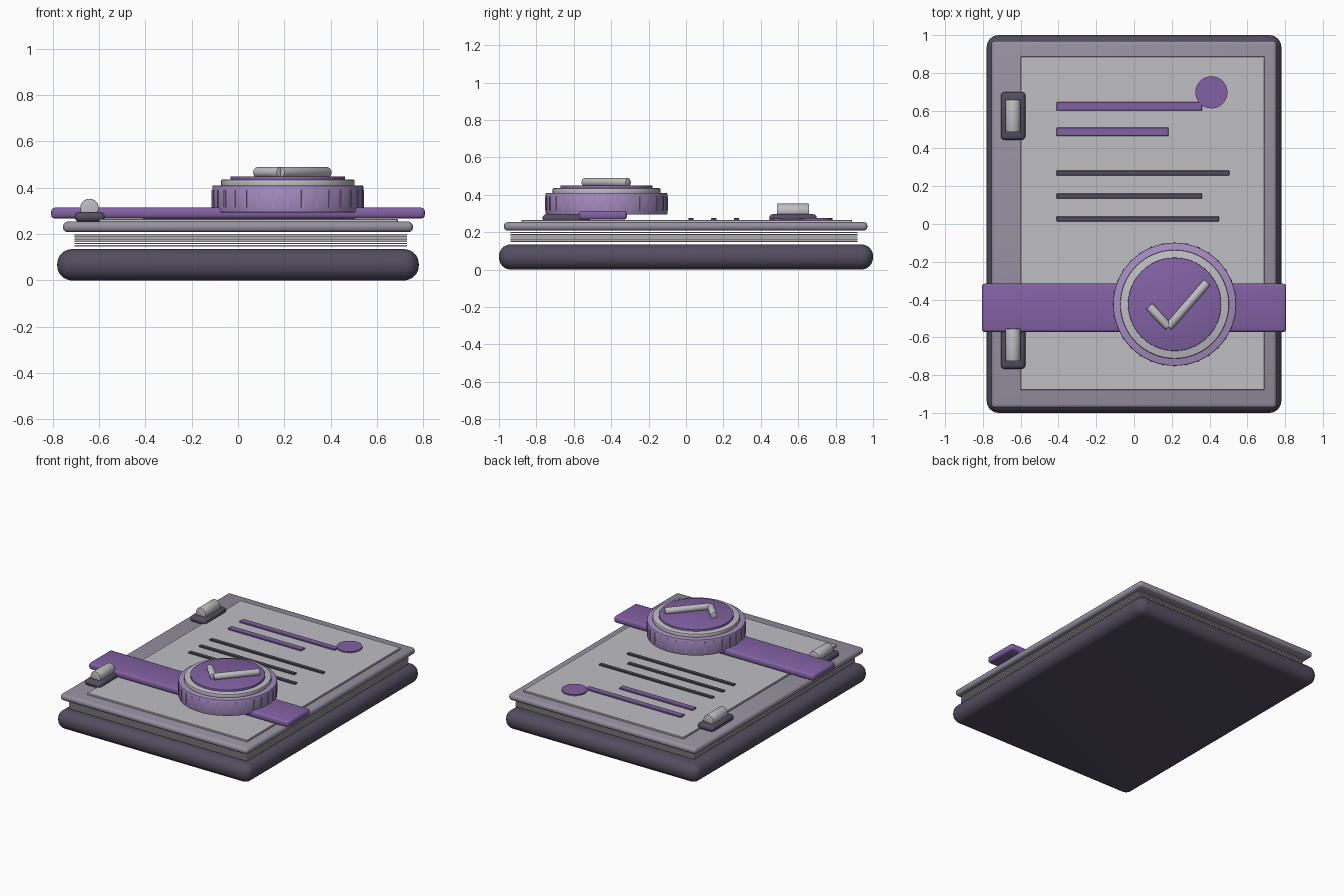
import bpy, bmesh, math
from mathutils import Matrix, Vector

cube = bpy.data.objects.get("Cube")
if cube:
    bpy.data.objects.remove(cube, do_unlink=True)


def material(name, rgb):
    m = bpy.data.materials.new(name)
    m.use_nodes = True
    m.diffuse_color = (*rgb, 1)
    m.node_tree.nodes["Principled BSDF"].inputs["Base Color"].default_value = (*rgb, 1)
    return m


DARK = material("dark slate", (0.085, 0.075, 0.113))
COVER = material("mauve grey", (0.305, 0.283, 0.352))
PAPER = material("pale grey", (0.52, 0.51, 0.54))
PURPLE = material("purple", (0.223, 0.12, 0.367))
LILAC = material("lilac", (0.38, 0.264, 0.53))


def finish(name, bm, mat):
    """Turn a bmesh into a shaded object of one colour."""
    bmesh.ops.recalc_face_normals(bm, faces=bm.faces)
    mesh = bpy.data.meshes.new(name)
    bm.to_mesh(mesh)
    bm.free()
    mesh.materials.append(mat)
    ob = bpy.data.objects.new(name, mesh)
    bpy.context.collection.objects.link(ob)
    bpy.ops.object.select_all(action="DESELECT")
    ob.select_set(True)
    bpy.context.view_layer.objects.active = ob
    bpy.ops.object.shade_smooth_by_angle(angle=math.radians(35))
    return ob


def bevel(bm, edges, width, segments):
    if width:
        bmesh.ops.bevel(bm, geom=edges, offset=width, segments=segments,
                        profile=0.5, affect="EDGES", clamp_overlap=True)


def box(name, mat, x, y, z, width=0, segments=3):
    """Box spanning the (min, max) pairs, with rounded edges."""
    bm = bmesh.new()
    spans = (x, y, z)
    size = [b - a for a, b in spans]
    mid = [(a + b) / 2 for a, b in spans]
    bmesh.ops.create_cube(bm, size=1, matrix=Matrix.Translation(mid) @ Matrix.Diagonal((*size, 1)))
    bevel(bm, bm.edges[:], width, segments)
    return finish(name, bm, mat)


def rod(name, mat, start, end, radius, width=0, sides=32):
    """Cylinder between two points, with rounded rims."""
    start, end = Vector(start), Vector(end)
    axis = end - start
    bm = bmesh.new()
    place = Matrix.Translation((start + end) / 2) @ axis.to_track_quat("Z", "Y").to_matrix().to_4x4()
    bmesh.ops.create_cone(bm, cap_ends=True, segments=sides, radius1=radius, radius2=radius,
                          depth=axis.length, matrix=place)
    rims = [e for e in bm.edges if any(len(f.verts) > 4 for f in e.link_faces)]
    bevel(bm, rims, width, 2)
    return finish(name, bm, mat)


# Book: padded back, loose sheets, cover and page
box("back_cover", DARK, (-0.78, 0.78), (-1, 1), (0, 0.135), 0.064, 8)
for i in range(6):
    z = 0.147 + i * 0.0095
    box(f"sheet_{i + 1}", PAPER, (-0.705, 0.73), (-0.938, 0.918), (z, z + 0.006))
box("front_cover", COVER, (-0.755, 0.755), (-0.974, 0.97), (0.208, 0.254), 0.02)
box("page", PAPER, (-0.6, 0.69), (-0.88, 0.888), (0.25, 0.266), 0.003, 1)

# Heading bars and text lines
for i, (end, y) in enumerate([(0.36, 0.623), (0.183, 0.488)]):
    box(f"heading_bar_{i + 1}", PURPLE, (-0.41, end), (y - 0.023, y + 0.023), (0.262, 0.276), 0.003, 1)
for i, (end, y) in enumerate([(0.505, 0.27), (0.36, 0.148), (0.45, 0.027)]):
    box(f"text_line_{i + 1}", DARK, (-0.41, end), (y - 0.014, y + 0.014), (0.262, 0.276), 0.003, 1)
rod("round_stamp", PURPLE, (0.41, 0.697, 0.262), (0.41, 0.697, 0.275), 0.085)

# Hinge clips
for side, y in (("back", 0.572), ("front", -0.64)):
    box(f"{side}_clip_base", DARK, (-0.705, -0.575), (y - 0.127, y + 0.127), (0.252, 0.296), 0.02)
    rod(f"{side}_clip_pin", PAPER, (-0.641, y - 0.086, 0.312), (-0.641, y + 0.086, 0.312), 0.04, 0.004)

# Strap
box("strap", PURPLE, (-0.806, 0.806), (-0.572, -0.316), (0.267, 0.314), 0.016)

# Seal: grooved body, rim ring and face
sx, sy, body_radius = 0.215, -0.425, 0.326


def disc(name, mat, low, high, radius, width):
    return rod(name, mat, (sx, sy, low), (sx, sy, high), radius, width, 64)


disc("seal_body", LILAC, 0.293, 0.41, body_radius, 0.006)
disc("seal_ring", PAPER, 0.4, 0.435, 0.288, 0.006)
disc("seal_face", PURPLE, 0.42, 0.449, 0.247, 0.003)
bm = bmesh.new()
ridges = 32
for i in range(ridges):
    turn = Matrix.Rotation(math.tau * i / ridges, 4, "Z")
    place = Matrix.Translation((sx, sy, 0.353)) @ turn @ Matrix.Translation((body_radius - 0.004, 0, 0))
    bmesh.ops.create_cube(bm, size=1, matrix=place @ Matrix.Diagonal((0.014, 0.012, 0.075, 1)))
finish("seal_ridges", bm, LILAC)

# Tick mark
corner = (0.183, -0.545, 0.466)
rod("tick_short_arm", PAPER, (0.08, -0.435, 0.466), corner, 0.023, 0.005)
rod("tick_long_arm", PAPER, corner, (0.388, -0.308, 0.466), 0.023, 0.005)
